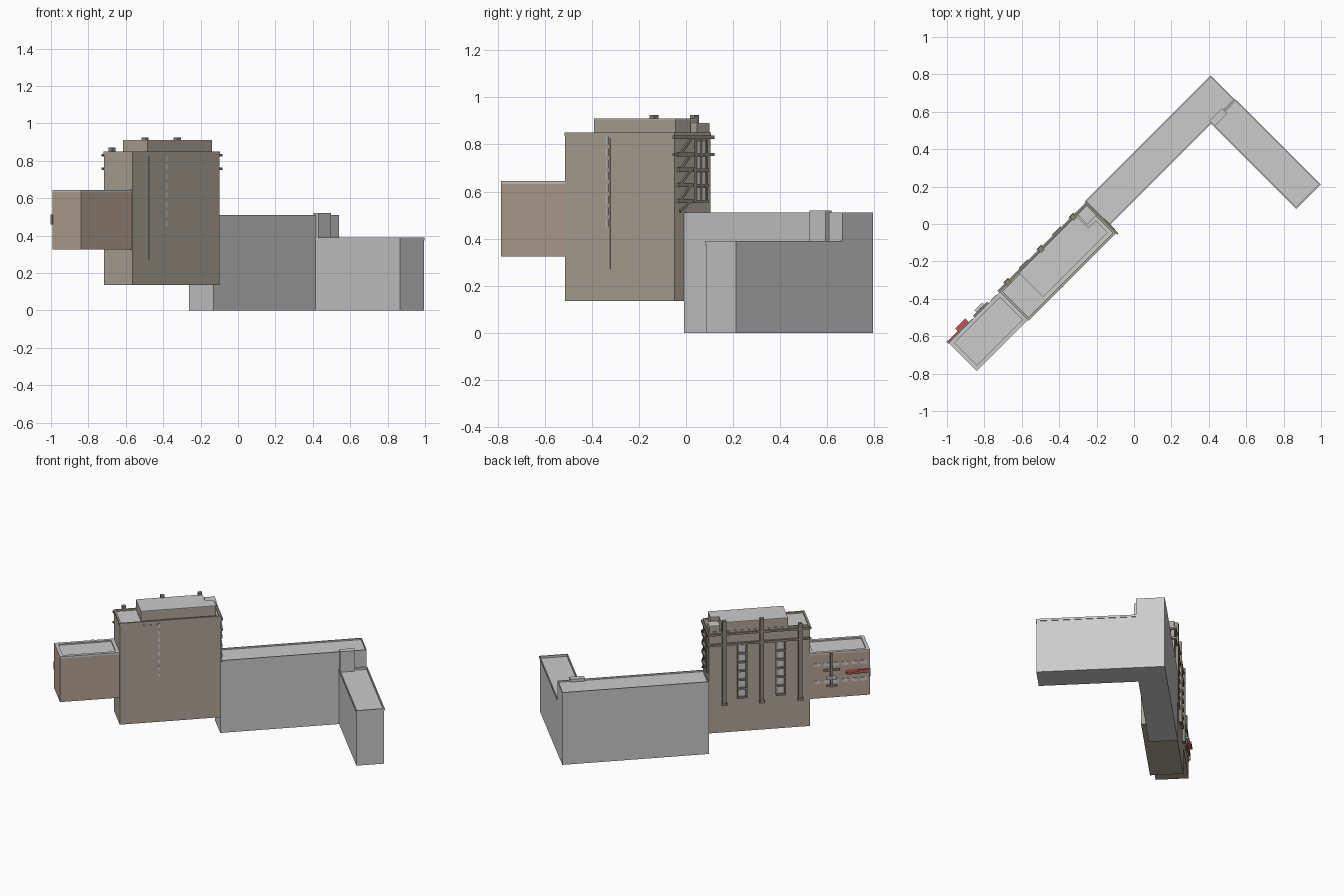
import bpy, bmesh
from mathutils import Matrix, Vector
from math import radians

if "Cube" in bpy.data.objects:
    bpy.data.objects.remove(bpy.data.objects["Cube"])

# The whole complex is laid out on a grid turned 45 degrees:
# u runs to the back right, v runs to the back left.
TURN = Matrix.Rotation(radians(45), 4, 'Z')


def material(name, rgb):
    m = bpy.data.materials.new(name)
    m.diffuse_color = (*rgb, 1)
    m.use_nodes = True
    m.node_tree.nodes["Principled BSDF"].inputs["Base Color"].default_value = m.diffuse_color
    return m


STONE = material("stone", (0.43, 0.385, 0.315))
TRIM = material("trim", (0.27, 0.245, 0.20))
BRICK = material("brick", (0.48, 0.37, 0.30))
GLASS = material("pale_glass", (0.60, 0.60, 0.58))
RED = material("red_awning", (0.50, 0.10, 0.09))


def finish(name, bm, mat):
    me = bpy.data.meshes.new(name)
    bm.to_mesh(me)
    bm.free()
    if mat:
        me.materials.append(mat)
    ob = bpy.data.objects.new(name, me)
    ob.matrix_world = TURN
    bpy.context.collection.objects.link(ob)
    return ob


def boxes(name, items, mat=None):
    """One object from boxes given as (u0, u1, v0, v1, z0, z1)."""
    bm = bmesh.new()
    for u0, u1, v0, v1, z0, z1 in items:
        m = (Matrix.Translation(((u0 + u1) / 2, (v0 + v1) / 2, (z0 + z1) / 2))
             @ Matrix.Diagonal((u1 - u0, v1 - v0, z1 - z0, 1)))
        bmesh.ops.create_cube(bm, size=1, matrix=m)
    return finish(name, bm, mat)


def rim(name, u0, u1, v0, v1, z0, z1, w, mat=None):
    """Parapet ring made of four strips."""
    boxes(name, [(u0, u1, v0, v0 + w, z0, z1), (u0, u1, v1 - w, v1, z0, z1),
                 (u0, u0 + w, v0 + w, v1 - w, z0, z1),
                 (u1 - w, u1, v0 + w, v1 - w, z0, z1)], mat)


def prism(name, pts, z0, z1, mat=None):
    bm = bmesh.new()
    f = bm.faces.new([bm.verts.new((u, v, z0)) for u, v in pts])
    r = bmesh.ops.extrude_face_region(bm, geom=[f])
    bmesh.ops.translate(bm, vec=(0, 0, z1 - z0),
                        verts=[g for g in r['geom'] if isinstance(g, bmesh.types.BMVert)])
    bmesh.ops.recalc_face_normals(bm, faces=bm.faces)
    return finish(name, bm, mat)


def bars(name, segs, size, mat=None):
    """Square bars between pairs of points."""
    bm = bmesh.new()
    for a, b in segs:
        a, b = Vector(a), Vector(b)
        d = b - a
        m = (Matrix.Translation((a + b) / 2) @ d.to_track_quat('Z', 'Y').to_matrix().to_4x4()
             @ Matrix.Diagonal((size, size, d.length, 1)))
        bmesh.ops.create_cube(bm, size=1, matrix=m)
    return finish(name, bm, mat)


# Long grey wing, end wing and the lift box where they meet
boxes("long_wing", [(-0.10, 0.852, 0.087, 0.272, 0, 0.50)])
rim("long_wing_parapet", -0.10, 0.852, 0.087, 0.272, 0.50, 0.51, 0.006)
boxes("end_wing", [(0.672, 0.852, -0.553, 0.087, 0, 0.375)])
rim("end_wing_parapet", 0.670, 0.856, -0.556, 0.087, 0.375, 0.39, 0.007)
boxes("lift_box", [(0.675, 0.771, 0.066, 0.104, 0.375, 0.52)])

# Tower, its grey deck and parapet
U0, U1, V0, V1 = -0.762, -0.105, 0.036, 0.251
boxes("tower", [(U0, U1, V0, V1, 0.135, 0.835)], STONE)
boxes("tower_deck", [(U0 + .01, U1 - .01, V0 + .01, V1 - .01, 0.835, 0.839)])
rim("tower_parapet", U0 - .002, U1 + .002, V0 - .002, V1 + .002, 0.835, 0.85, 0.012, STONE)

# Rooftop penthouse with a notch that holds the stair turret
L = [(-0.619, 0.067), (-0.131, 0.067), (-0.131, 0.157), (-0.187, 0.157),
     (-0.187, 0.250), (-0.619, 0.250)]
prism("penthouse", L, 0.839, 0.905, STONE)
prism("penthouse_roof", L, 0.905, 0.91)
boxes("stair_turret", [(-0.178, -0.108, 0.175, 0.249, 0.839, 0.885)], STONE)
boxes("stair_turret_roof", [(-0.178, -0.108, 0.175, 0.249, 0.885, 0.89)])

# Brick annex
A0 = -1.150
boxes("annex", [(A0, U0, 0.038, 0.251, 0.325, 0.632)], BRICK)
boxes("annex_deck", [(A0 + .02, U0, 0.06, 0.23, 0.632, 0.636)])
rim("annex_parapet", A0, U0, 0.038, 0.251, 0.632, 0.645, 0.022)

# Back-left tower facade: pilasters, bands and two stacked window bays
cols = [(-0.204, 0.925), (-0.447, 0.925), (-0.697, 0.87)]
boxes("pilasters", [(u - .013, u + .013, V1 - .01, V1 + .018, 0.33, z) for u, z in cols], TRIM)
boxes("pilaster_feet", [(u - .018, u + .018, V1 - .01, V1 + .022, 0.33, 0.345)
                        for u, z in cols], TRIM)
boxes("facade_bands", [(U0 - .006, U1 + .006, V1, V1 + .012, z, z + .014)
                       for z in (0.75, 0.823)], TRIM)
glass, ledge, frames = [], [], []
for u in (-0.320, -0.570):
    for i in range(6):
        z = 0.385 + i * 0.062
        glass.append((u - .022, u + .022, V1, V1 + .005, z, z + .05))
        ledge.append((u - .032, u + .032, V1, V1 + .018, z - .012, z))
    for s in (-1, 1):
        frames.append((u + s * .028 - .005, u + s * .028 + .005, V1, V1 + .011, 0.375, 0.75))
boxes("bay_windows", glass, GLASS)
boxes("bay_ledges", ledge, TRIM)
boxes("bay_frames", frames, TRIM)

# Back-right tower end: bands, window stack and zigzag fire escape
boxes("end_bands", [(U1, U1 + .012, V0 - .012, V1 + .014, z, z + .014)
                    for z in (0.75, 0.823)], TRIM)
zs = [0.565 + i * 0.066 for i in range(4)]
boxes("end_windows", [(U1, U1 + .005, 0.165, 0.218, z, z + .052) for z in zs], GLASS)
boxes("end_window_ledges", [(U1, U1 + .012, 0.152, 0.232, z - .012, z) for z in zs], TRIM)
boxes("end_window_frames", [(U1, U1 + .009, v - .004, v + .004, 0.553, 0.835)
                            for v in (0.160, 0.1915, 0.223)], TRIM)
land = [0.56, 0.628, 0.692, 0.757]
boxes("fire_escape_landings", [(U1, U1 + .014, 0.050, 0.135, z - .009, z + .009)
                               for z in land], TRIM)
ue = U1 + .009
bars("fire_escape_flights", [((ue, 0.060, a), (ue, 0.125, b))
                             for a, b in zip([0.515] + land, land + [0.823])], 0.010, TRIM)

# Front facade: flat slot panel with a column of small lights
boxes("front_slot", [(-0.640, -0.490, V0 - .002, V0 + .01, 0.27, 0.825)], STONE)
boxes("front_slot_lights", [(-0.512, -0.500, V0 - .004, V0, z, z + .032)
                            for z in [0.45 + i * 0.05 for i in range(8)]], GLASS)

# Annex windows, door frame and awnings on the back-left side
boxes("annex_windows", [(A0 + .02 + i * .06, A0 + .06 + i * .06, V1, V1 + .004, z, z + .022)
                        for i in range(6) for z in (0.43, 0.55)], GLASS)
boxes("annex_frame", [(-0.905, -0.893, V1, V1 + .012, 0.40, 0.645),
                      (-0.955, -0.850, V1, V1 + .010, 0.515, 0.527),
                      (-0.940, -0.870, V1, V1 + .010, 0.405, 0.415)], TRIM)
boxes("grey_awning", [(-0.930, -0.870, V1, V1 + .026, 0.462, 0.474)])
boxes("red_awning", [(-1.070, -0.995, V1, V1 + .030, 0.492, 0.508),
                     (A0, -1.070, V1, V1 + .010, 0.485, 0.510)], RED)
boxes("blade_sign", [(A0 - .004, A0 + .006, V1 - .002, V1 + .012, 0.46, 0.512)], TRIM)
